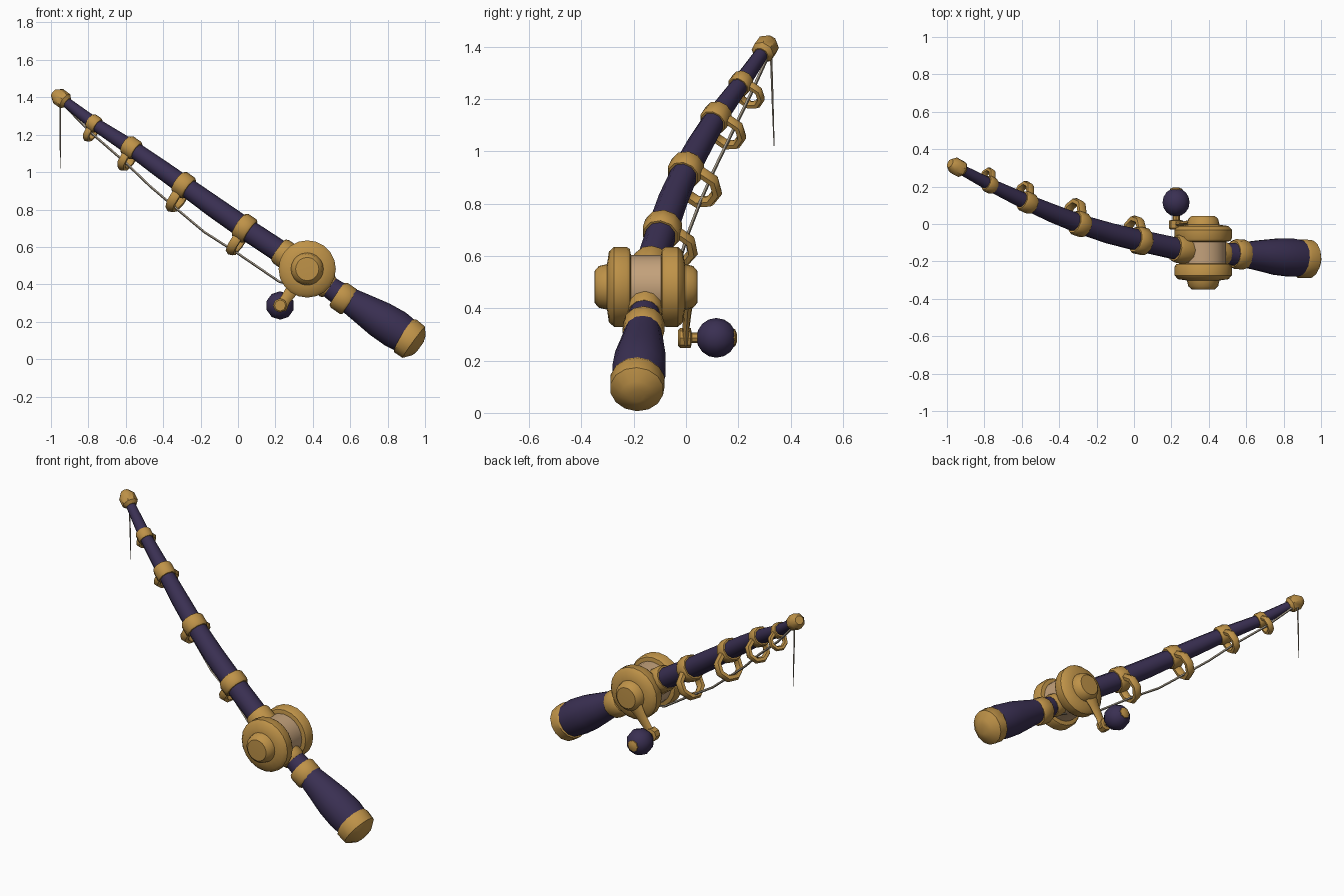
import bpy, bmesh, math
from mathutils import Vector, Matrix

if "Cube" in bpy.data.objects:
    bpy.data.objects.remove(bpy.data.objects["Cube"])


def material(name, rgb):
    m = bpy.data.materials.new(name)
    m.use_nodes = True
    m.diffuse_color = (*rgb, 1)
    m.node_tree.nodes["Principled BSDF"].inputs["Base Color"].default_value = (*rgb, 1)
    return m


GOLD = material("gold", (0.52, 0.29, 0.065))
PURPLE = material("dark purple", (0.042, 0.029, 0.085))
TAN = material("spool tan", (0.55, 0.36, 0.20))
GREY = material("line grey", (0.36, 0.31, 0.24))


def finish(name, bm, mat, angle=40):
    bmesh.ops.recalc_face_normals(bm, faces=bm.faces)
    mesh = bpy.data.meshes.new(name)
    bm.to_mesh(mesh)
    bm.free()
    mesh.materials.append(mat)
    mesh.shade_smooth()
    mesh.set_sharp_from_angle(angle=math.radians(angle))
    obj = bpy.data.objects.new(name, mesh)
    bpy.context.collection.objects.link(obj)
    return obj


def sweep(name, path, mat, sides=12, flat=1.0, axis=None):
    """Skin circles (point, radius) along a path; flat squashes one direction."""
    bm = bmesh.new()
    rings = []
    pts = [Vector(p) for p, r in path]
    for i, (p, r) in enumerate(path):
        d = axis or (pts[min(i + 1, len(pts) - 1)] - pts[max(i - 1, 0)]).normalized()
        ref = Vector((1, 0, 0)) if abs(d.y) > 0.9 else Vector((0, 1, 0))
        u = d.cross(ref).normalized()
        v = d.cross(u)
        ring = []
        for k in range(sides):
            a = math.tau * k / sides
            ring.append(bm.verts.new(pts[i] + r * (math.cos(a) * u + flat * math.sin(a) * v)))
        rings.append(ring)
    for a, b in zip(rings, rings[1:]):
        for k in range(sides):
            j = (k + 1) % sides
            bm.faces.new((a[k], a[j], b[j], b[k]))
    bm.faces.new(rings[0])
    bm.faces.new(rings[-1])
    return finish(name, bm, mat)


def lathe(name, origin, direction, profile, mat, sides=12):
    """Turn (distance, radius) pairs around an axis."""
    d = Vector(direction).normalized()
    o = Vector(origin)
    return sweep(name, [(o + d * t, r) for t, r in profile], mat, sides, axis=d)


def collar(name, centre, direction, length, radius, sides=12):
    h = length / 2
    lathe(name, centre, direction, [(-h, radius * 0.9), (-h * 0.7, radius),
                                    (h * 0.7, radius), (h, radius * 0.9)], GOLD, sides)


# Handle, butt cap and front collar
sweep("handle", [((0.91, -0.185, 0.115), 0.095), ((0.84, -0.18, 0.162), 0.104),
                 ((0.76, -0.175, 0.212), 0.099), ((0.67, -0.168, 0.268), 0.083),
                 ((0.57, -0.163, 0.33), 0.065), ((0.46, -0.157, 0.405), 0.055)], PURPLE, 14)
sweep("butt_cap", [((0.885, -0.184, 0.13), 0.098), ((0.895, -0.185, 0.124), 0.106),
                   ((0.94, -0.188, 0.09), 0.103), ((0.968, -0.19, 0.071), 0.06),
                   ((0.975, -0.19, 0.066), 0.03)], GOLD, 14)
HANDLE_AXIS = (-0.82, 0.05, 0.57)
collar("handle_collar", (0.565, -0.162, 0.325), HANDLE_AXIS, 0.085, 0.08)

# Reel seat on both sides of the reel
collar("rear_seat", (0.45, -0.157, 0.41), HANDLE_AXIS, 0.10, 0.068)
collar("front_seat", (0.265, -0.138, 0.55), (-0.8, 0.12, 0.57), 0.12, 0.075)

# Tapering rod blank
ROD = [((0.32, -0.148, 0.512), 0.06), ((0.24, -0.135, 0.565), 0.06),
       ((0.035, -0.09, 0.70), 0.059), ((-0.13, -0.05, 0.815), 0.057),
       ((-0.29, 0.0, 0.93), 0.052), ((-0.43, 0.055, 1.03), 0.049),
       ((-0.57, 0.115, 1.13), 0.043), ((-0.77, 0.21, 1.26), 0.034),
       ((-0.94, 0.30, 1.39), 0.026)]
sweep("rod", ROD, PURPLE, 10)
lathe("tip_cap", (-0.95, 0.307, 1.398), (-0.77, 0.40, 0.55),
      [(-0.052, 0.03), (-0.035, 0.046), (0.015, 0.046), (0.045, 0.025)], GOLD, 8)

# Line guides: a collar on the rod with a loop hanging off its lower back side
for n, (i, rad, loop, tube) in enumerate([(2, 0.075, 0.07, 0.021), (4, 0.067, 0.07, 0.021),
                                          (6, 0.056, 0.058, 0.018), (7, 0.045, 0.045, 0.015)], 1):
    c = Vector(ROD[i][0])
    t = (Vector(ROD[i + 1][0]) - Vector(ROD[i - 1][0])).normalized()
    collar(f"guide_collar_{n}", c, t, 0.075 if n < 4 else 0.055, rad, 10)
    down = (Vector((0, 0, -1)) + t * t.z).normalized()
    side = Vector((0, 0, 1)).cross(t).normalized()
    if side.y < 0:
        side = -side
    drop = 0.9 * down + 0.43 * side
    centre = c + drop * (loop + tube)
    bm = bmesh.new()
    grid = []
    across = t.cross(drop).normalized()
    for k in range(8):
        a = math.tau * k / 8
        radial = math.cos(a) * drop + math.sin(a) * across
        grid.append([bm.verts.new(centre + radial * (loop + tube * math.cos(b))
                                  + t * tube * 1.3 * math.sin(b))
                     for b in (math.tau * m / 6 for m in range(6))])
    for k in range(8):
        for m in range(6):
            p, q = grid[k], grid[(k + 1) % 8]
            bm.faces.new((p[m], q[m], q[(m + 1) % 6], p[(m + 1) % 6]))
    finish(f"guide_loop_{n}", bm, GOLD, 50)

# Reel: spool between two mirrored flanges with hub bosses
REEL = Vector((0.37, -0.153, 0.482))
lathe("spool", REEL, (0, 1, 0), [(-0.08, 0.122), (0.08, 0.122)], TAN, 20)
for name, s in (("right_flange", -1), ("left_flange", 1)):
    lathe(name, REEL, (0, s, 0),
          [(0.058, 0.125), (0.062, 0.145), (0.075, 0.153), (0.122, 0.153), (0.142, 0.135),
           (0.149, 0.087), (0.18, 0.08), (0.196, 0.062), (0.197, 0.03)], GOLD, 20)

# Crank arm, hub and knob
sweep("crank_arm", [((0.36, 0.01, 0.47), 0.06), ((0.30, 0.005, 0.385), 0.036),
                    ((0.255, 0.0, 0.32), 0.029), ((0.225, 0.0, 0.275), 0.036)], GOLD, 8, flat=0.45)
lathe("crank_hub", (0.225, 0, 0.287), (0, 1, 0),
      [(-0.03, 0.03), (-0.022, 0.038), (0.018, 0.038), (0.022, 0.02), (0.06, 0.02)], GOLD, 8)
KNOB = (0.225, 0.116, 0.287)
bm = bmesh.new()
bmesh.ops.create_uvsphere(bm, u_segments=10, v_segments=8, radius=0.076,
                          matrix=Matrix.Translation(KNOB) @ Matrix.Rotation(math.pi / 2, 4, "X"))
finish("crank_knob", bm, PURPLE)
lathe("knob_cap", KNOB, (0, 1, 0), [(0.055, 0.036), (0.072, 0.033), (0.079, 0.015)], GOLD, 8)

# Fishing line through the guides, then hanging from the tip
LINE = [(0.43, -0.15, 0.355), (0.22, -0.11, 0.415), (0.0, -0.03, 0.565), (-0.18, 0.005, 0.68),
        (-0.335, 0.055, 0.81), (-0.47, 0.105, 0.925), (-0.6, 0.165, 1.05),
        (-0.79, 0.245, 1.215), (-0.95, 0.32, 1.38)]
sweep("fishing_line", [(p, 0.007) for p in LINE], GREY, 5)
sweep("hanging_line", [((-0.95, 0.325, 1.38), 0.005), ((-0.951, 0.331, 1.2), 0.004),
                       ((-0.95, 0.337, 1.02), 0.002)], GREY, 5)
